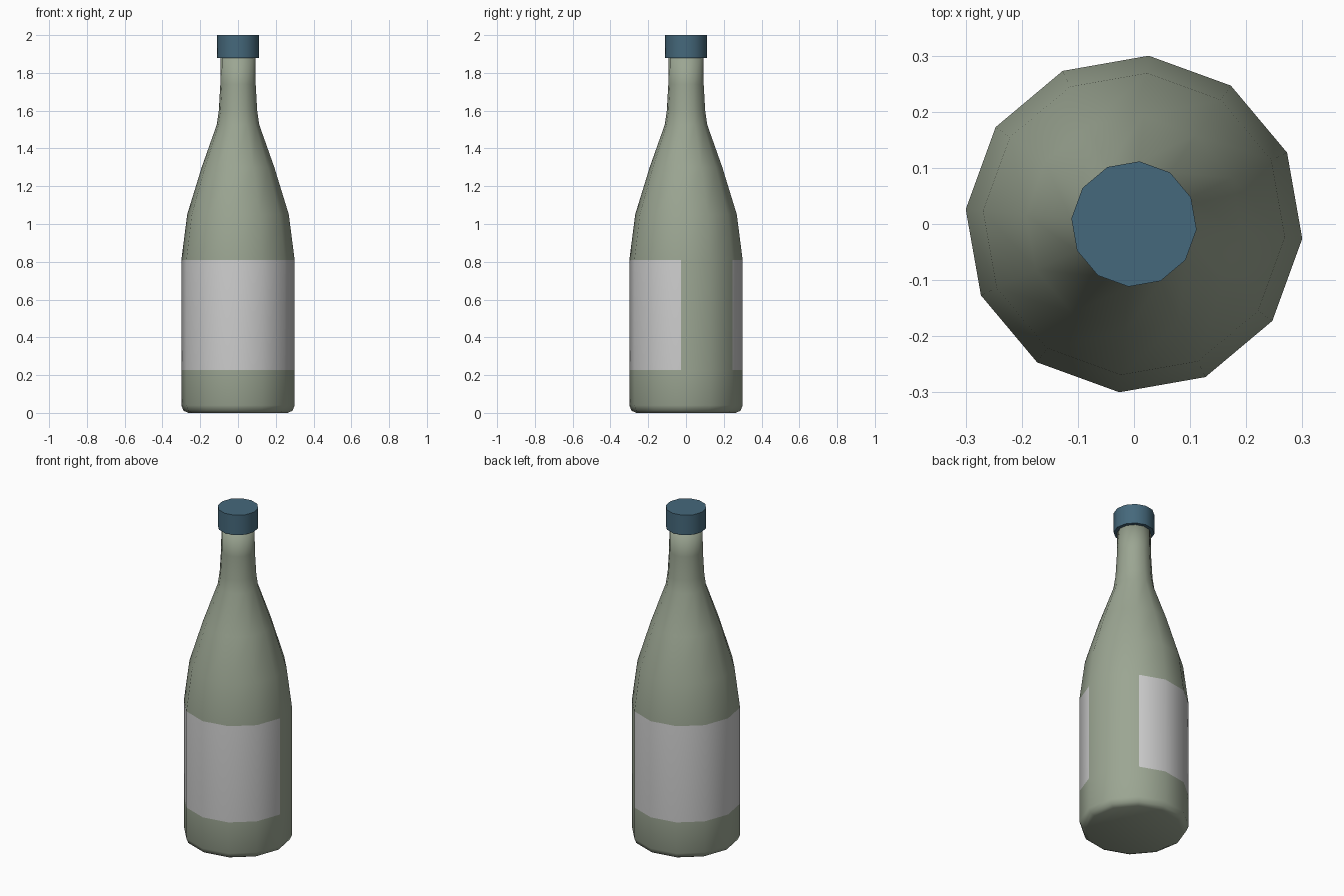
import bpy, bmesh
from math import sin, cos, radians

if "Cube" in bpy.data.objects:
    bpy.data.objects.remove(bpy.data.objects["Cube"])

SIDES = 12
START = radians(-5)   # the polygon is turned slightly about z


def material(name, rgb):
    m = bpy.data.materials.new(name)
    m.diffuse_color = (*rgb, 1)
    m.use_nodes = True
    m.node_tree.nodes["Principled BSDF"].inputs["Base Color"].default_value = m.diffuse_color
    return m


def lathe(name, profile, mats, pick=lambda ring, side: 0):
    """Revolve (radius, z) points; pick gives each side face its material slot."""
    bm = bmesh.new()
    step = radians(360 / SIDES)
    rings = [[bm.verts.new((r * cos(START + i * step), r * sin(START + i * step), z))
              for i in range(SIDES)] for r, z in profile]
    for k in range(len(rings) - 1):
        for i in range(SIDES):
            j = (i + 1) % SIDES
            f = bm.faces.new((rings[k][i], rings[k][j], rings[k + 1][j], rings[k + 1][i]))
            f.material_index = pick(k, i)
    bm.faces.new(rings[0][::-1])
    bm.faces.new(rings[-1])
    me = bpy.data.meshes.new(name)
    bm.to_mesh(me)
    bm.free()
    for m in mats:
        me.materials.append(m)
    ob = bpy.data.objects.new(name, me)
    bpy.context.collection.objects.link(ob)
    return ob


glass = material("green_glass", (0.33, 0.38, 0.29))
paper = material("label_paper", (0.8, 0.8, 0.8))
blue = material("blue_cap", (0.06, 0.14, 0.20))

# Bottle body; the label covers the straight band except two faces at the right
body = [(0.265, 0), (0.29, 0.012), (0.301, 0.04), (0.301, 0.228), (0.301, 0.81),
        (0.27, 1.05), (0.193, 1.30), (0.113, 1.525), (0.102, 1.60),
        (0.094, 1.74), (0.092, 1.90)]
bottle = lathe("bottle", body, [glass, paper],
               lambda ring, side: 1 if ring == 3 and side >= 2 else 0)
bottle.data.shade_smooth()

# Screw cap
cap = lathe("cap", [(0.112, 1.88), (0.112, 2.0)], [blue])
bpy.context.view_layer.objects.active = cap
cap.select_set(True)
bpy.ops.object.shade_smooth_by_angle(angle=radians(35))
